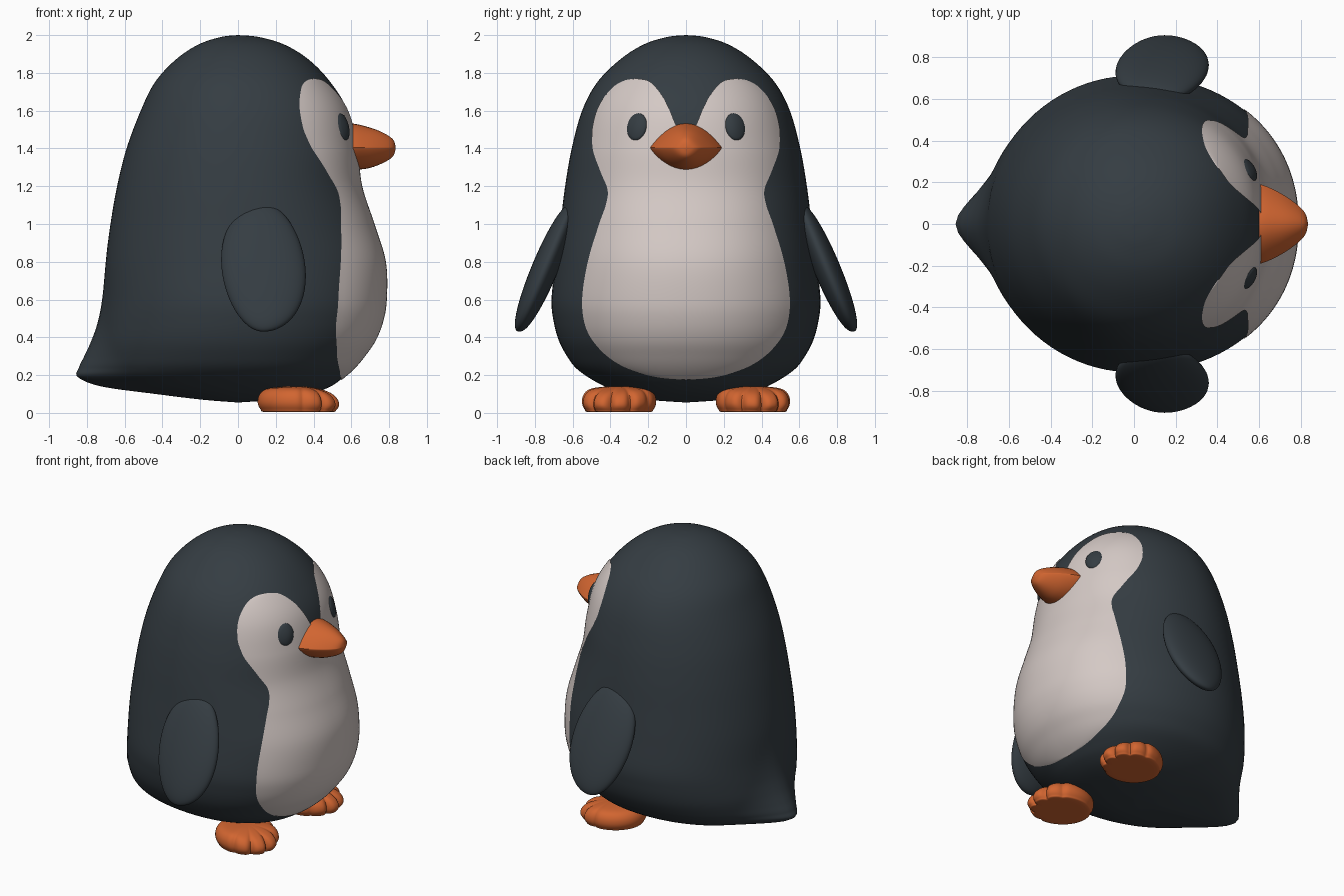
import bpy, bmesh, math

if "Cube" in bpy.data.objects:
    bpy.data.objects.remove(bpy.data.objects["Cube"])


def material(name, rgb):
    m = bpy.data.materials.new(name)
    m.diffuse_color = (*rgb, 1)
    m.use_nodes = True
    m.node_tree.nodes["Principled BSDF"].inputs["Base Color"].default_value = m.diffuse_color
    return m


DARK = material("charcoal", (0.035, 0.046, 0.055))
PALE = material("warm white", (0.66, 0.585, 0.56))
ORANGE = material("orange", (0.64, 0.13, 0.03))


def curve(rows, t):
    """Smooth point on a table of rows, t from 0 to 1."""
    n = len(rows) - 1
    i = min(int(t * n), n - 1)
    f = t * n - i
    p = [rows[max(0, min(n, i + k))] for k in (-1, 0, 1, 2)]
    return [0.5 * (2 * b + (c - a) * f + (2 * a - 5 * b + 4 * c - d) * f * f
                   + (3 * b - a - 3 * c + d) * f ** 3) for a, b, c, d in zip(*p)]


def at_height(rows, z):
    lo, hi = 0.0, 1.0
    for _ in range(30):
        mid = (lo + hi) / 2
        if curve(rows, mid)[0] < z:
            lo = mid
        else:
            hi = mid
    return curve(rows, lo)


def skin(name, sheets, mat, wrap=False):
    """Skin grids of points; wrapped grids become closed solids."""
    bm = bmesh.new()
    for rows in sheets:
        vs = [[bm.verts.new(p) for p in r] for r in rows]
        m = len(rows[0])
        for r0, r1 in zip(vs, vs[1:]):
            for c in range(m if wrap else m - 1):
                d = (c + 1) % m
                bm.faces.new((r0[c], r0[d], r1[d], r1[c]))
        if wrap:
            bm.faces.new(vs[0][::-1])
            bm.faces.new(vs[-1])
    bmesh.ops.remove_doubles(bm, verts=bm.verts, dist=1e-5)
    bmesh.ops.dissolve_degenerate(bm, edges=bm.edges, dist=1e-6)
    if wrap:
        bmesh.ops.recalc_face_normals(bm, faces=bm.faces)
    me = bpy.data.meshes.new(name)
    bm.to_mesh(me)
    bm.free()
    me.materials.append(mat)
    ob = bpy.data.objects.new(name, me)
    bpy.context.collection.objects.link(ob)
    return ob


# Body profile: height, half width, front reach, back reach, tail reach
BODY = [(.055, 0, 0, 0, 0), (.07, .20, .20, .17, .20), (.10, .33, .38, .36, .47),
        (.14, .43, .49, .60, .78), (.19, .52, .56, .70, .915), (.24, .585, .615, .725, .90),
        (.30, .63, .665, .732, .86), (.38, .672, .72, .732, .81), (.48, .70, .76, .722, .765),
        (.60, .712, .78, .71, .735), (.80, .69, .775, .70, .705),
        (1.0, .665, .715, .675, .675), (1.2, .64, .65, .64, .64), (1.4, .605, .625, .59, .59),
        (1.6, .55, .58, .515, .515), (1.75, .47, .49, .44, .44), (1.87, .35, .375, .33, .33),
        (1.95, .225, .245, .21, .21), (1.99, .10, .11, .09, .09), (2.0, 0, 0, 0, 0)]
FULL = 2.15  # front cross-section is slightly fuller than an ellipse


def body_ring(t, n=96):
    z, hy, xf, rb, xb = curve(BODY, t)
    ring = []
    for k in range(n):
        a = 2 * math.pi * k / n
        c, s = math.cos(a), math.sin(a)
        if c >= 0:
            e = 2 / FULL
            ring.append((xf * c ** e, hy * math.copysign(abs(s) ** e, s), z))
            continue
        # back: straight tangents running out to a rounded tail tip
        u = 1
        if xb > rb > 0:
            al = math.acos(rb / xb)
            ph = math.hypot(abs(a - math.pi), .10)
            if ph < al:
                u = 1 / math.cos(al - ph)
        ring.append((rb * c * u, hy * s * u, z))
    return ring


skin("body", [[body_ring(i / 152) for i in range(153)]], DARK, True)


def front_x(y, z, off):
    _, hy, xf, _, _ = at_height(BODY, z)
    return (xf + off) * max(0, 1 - abs(y / (hy + off)) ** FULL) ** (1 / FULL)


# Pale face and belly: height, inner edge, outer edge
PATCH = [(.175, 0, 0), (.185, 0, .13), (.21, 0, .24), (.26, 0, .36), (.34, 0, .46),
         (.45, 0, .53), (.60, 0, .55), (.80, 0, .52), (1.0, 0, .46), (1.1, 0, .425),
         (1.18, 0, .415), (1.27, 0, .45), (1.38, 0, .49), (1.46, 0, .498), (1.52, .05, .494),
         (1.60, .085, .473), (1.67, .12, .435), (1.73, .165, .38), (1.76, .205, .325),
         (1.77, .262, .268)]
sheets = []
for side in (-1, 1):
    rows = []
    for i in range(121):
        z, a, b = curve(PATCH, i / 120)
        a, b = max(a, 0), max(b, 0)
        row = []
        for k in range(25):
            u = k / 24
            y = side * (a + (b - a) * u)
            row.append((front_x(y, z, .008 - .004 * u ** 6), y, z))
        rows.append(row[::side])
    sheets.append(rows)
skin("face_and_belly", sheets, PALE)

# Eyes: domed ovals lying on the face
for side, label in ((-1, "right"), (1, "left")):
    rows = []
    for i in range(9):
        r = 1.0 - i / 8
        ring = []
        for k in range(32):
            a = 2 * math.pi * k / 32
            dy, dz = .054 * r * math.cos(a), .075 * r * math.sin(a)
            y, z = side * (.26 + dy - .12 * dz), 1.515 + dz
            off = .004 if i == 0 else .011 + .016 * (1 - r * r)
            ring.append((front_x(y, z, off), y, z))
        rows.append(ring)
    skin(label + "_eye", [rows], DARK, True)

# Beak: x, half width, height above and depth below the mouth line
BEAK = [(.50, .185, .125, .11), (.56, .195, .128, .115), (.62, .186, .125, .118),
        (.69, .155, .108, .110), (.75, .118, .087, .090), (.80, .078, .060, .064),
        (.825, .044, .036, .040), (.835, .004, .004, .004)]
rows = []
for i in range(41):
    x, w, up, down = curve(BEAK, i / 40)
    us = [-math.cos(math.pi * k / 20) for k in range(21)]
    ring = [(x, w * u, 1.405 + up * max(0, 1 - u * u)) for u in us]
    ring += [(x, w * u, 1.405 - down * (1 - u * u) ** .8) for u in us[-2:0:-1]]
    rows.append(ring)
skin("beak", [rows], ORANGE, True)

# Flippers: flattened ovals leaning outwards
for side, label in ((-1, "right"), (1, "left")):
    rows = []
    for i in range(41):
        t = -math.cos(math.pi * i / 40)
        r = max(0, 1 - t * t) ** .5
        rows.append([(.135 + .222 * r * math.cos(a) - .03 * t * r,
                      side * (.745 - .137 * t + .076 * r ** .85 * math.sin(a)),
                      .768 + .338 * t)
                     for a in (2 * math.pi * k / 40 for k in range(40))])
    skin(label + "_flipper", [rows], DARK, True)

# Feet: rounded pads with short scalloped toes, turned slightly outwards
SECTION = [(.0, .0), (.80, .0), (.93, .015), (1.0, .05), (.96, .092), (.80, .122), (.45, .134), (0, .137)]
for side, label in ((-1, "right"), (1, "left")):
    rows = []
    turn = math.radians(14)
    for i in range(29):
        q, h = curve(SECTION, i / 28)
        q, h = max(q, 0), max(h, 0)
        ring = []
        for k in range(128):
            a = 2 * math.pi * k / 128
            d = abs((a + math.pi) % (2 * math.pi) - math.pi)
            # creases between the toes fade out towards the heel
            groove = (1 - abs(math.sin(math.pi * d / .62))) ** 1.6 if d < 1.5 else 0
            groove *= max(0, 1 - (d / 1.5) ** 3)
            r = q * (1 - .17 * groove * q * q)
            x, y = .217 * r * math.cos(a), .196 * r * math.sin(a)
            fall = 1 - .30 * max(0, x / .217) ** 2 - .15 * groove * q ** 3
            xr = x * math.cos(turn) - y * math.sin(turn)
            yr = x * math.sin(turn) + y * math.cos(turn)
            ring.append((.32 + xr, side * (.355 + yr), .004 + h * fall))
        rows.append(ring)
    skin(label + "_foot", [rows], ORANGE, True)

# Smooth shading everywhere, keeping the beak edge crisp
for ob in bpy.context.collection.objects:
    ob.select_set(True)
    bpy.context.view_layer.objects.active = ob
bpy.ops.object.shade_smooth_by_angle(angle=math.radians(50))
